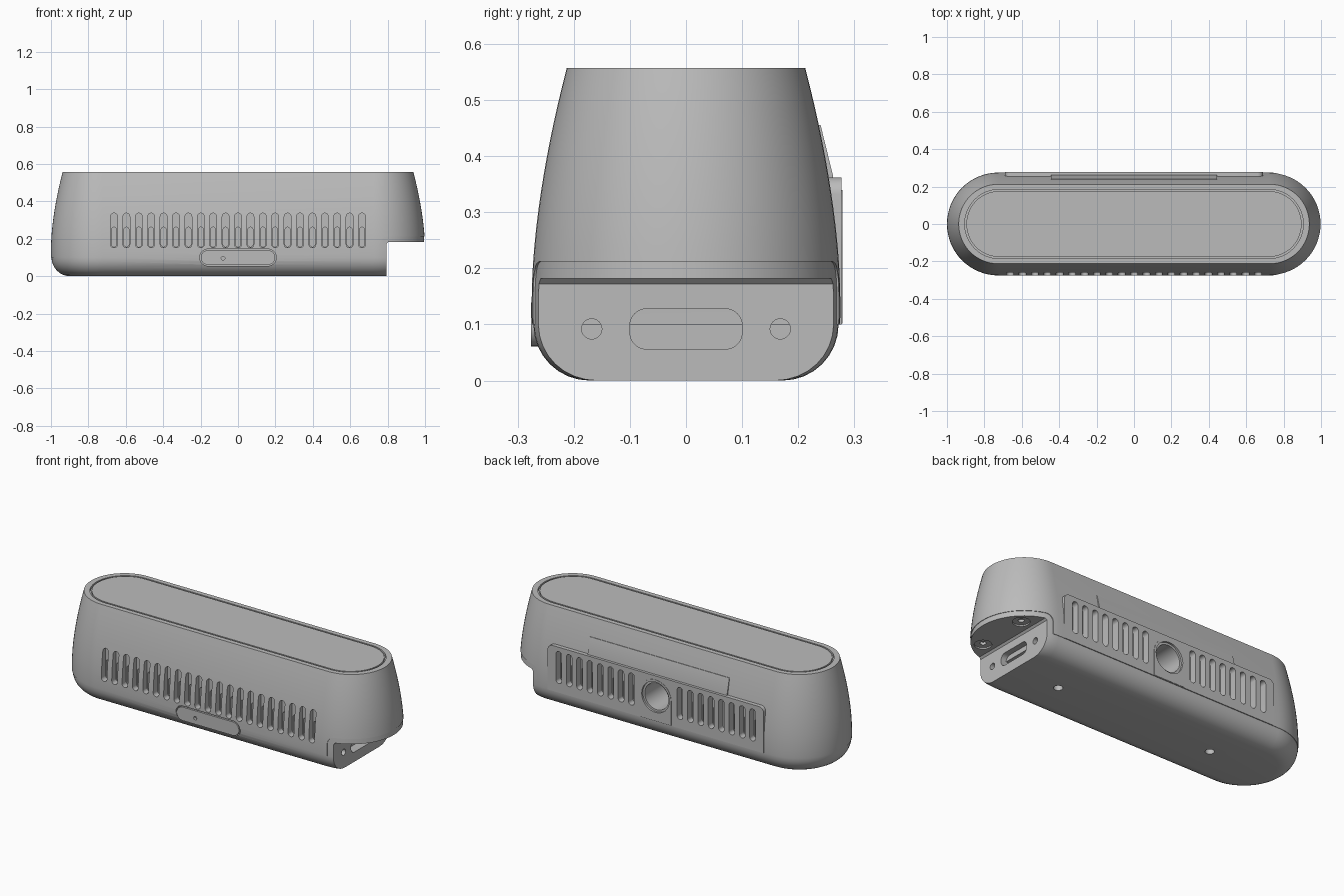
import bpy, bmesh
from math import sin, cos, pi, sqrt, radians

if "Cube" in bpy.data.objects:
    bpy.data.objects.remove(bpy.data.objects["Cube"], do_unlink=True)

grey = bpy.data.materials.new("satin grey")
grey.use_nodes = True
grey.diffuse_color = (0.5, 0.5, 0.5, 1)
grey.node_tree.nodes["Principled BSDF"].inputs["Base Color"].default_value = (0.5, 0.5, 0.5, 1)

HALF = 0.725      # half length of the straight sides
TOP = 0.557


def finish(bm, name):
    bmesh.ops.recalc_face_normals(bm, faces=bm.faces[:])
    mesh = bpy.data.meshes.new(name)
    bm.to_mesh(mesh)
    bm.free()
    mesh.materials.append(grey)
    ob = bpy.data.objects.new(name, mesh)
    bpy.context.collection.objects.link(ob)
    return ob


def rounded(cx, cy, w, h, r, n=8):
    """Rounded rectangle outline."""
    pts = []
    for q, (sx, sy) in enumerate([(1, 1), (-1, 1), (-1, -1), (1, -1)]):
        for i in range(n + 1):
            a = (q + i / n) * pi / 2
            p = (cx + sx * (w / 2 - r) + r * cos(a), cy + sy * (h / 2 - r) + r * sin(a))
            if not pts or abs(p[0] - pts[-1][0]) + abs(p[1] - pts[-1][1]) > 1e-5:
                pts.append(p)
    if abs(pts[0][0] - pts[-1][0]) + abs(pts[0][1] - pts[-1][1]) < 1e-5:
        pts.pop()
    return pts


def pill(cx, cy, w, h, n=8):
    return rounded(cx, cy, w, h, min(w, h) / 2, n)


def disc(cx, cy, r):
    return pill(cx, cy, 2 * r, 2 * r)


def loft(bm, rings):
    rows = [[bm.verts.new(p) for p in ring] for ring in rings]
    for a, b in zip(rows, rows[1:]):
        for i in range(len(a)):
            j = (i + 1) % len(a)
            bm.faces.new((a[i], a[j], b[j], b[i]))
    bm.faces.new(rows[0])
    bm.faces.new(rows[-1])


def prism(name, shapes, axis, lo, hi):
    """Extrude outlines along an axis."""
    place = {"x": lambda u, v, d: (d, u, v),
             "y": lambda u, v, d: (u, d, v),
             "z": lambda u, v, d: (u, v, d)}[axis]
    bm = bmesh.new()
    for s in shapes:
        loft(bm, [[place(u, v, d) for u, v in s] for d in (lo, hi)])
    return finish(bm, name)


def combine(targets, tool, op="DIFFERENCE"):
    for ob in targets:
        mod = ob.modifiers.new("bool", "BOOLEAN")
        mod.operation, mod.solver, mod.object = op, "EXACT", tool
        bpy.context.view_layer.objects.active = ob
        bpy.ops.object.modifier_apply(modifier=mod.name)
    bpy.data.objects.remove(tool, do_unlink=True)


def radius(z):
    if z < 0.1:
        return 0.175 + 0.1 * sqrt(1 - (1 - z / 0.1) ** 2)
    return 0.275 - 0.062 * (max(0, z - 0.15) / 0.405) ** 1.7


def hull(name, levels, inset):
    bm = bmesh.new()
    rings = []
    for z in levels:
        r = radius(z) - inset
        rings.append([(x, y, z) for x, y in pill(0, 0, 2 * (HALF + r), 2 * r, 16)])
    loft(bm, rings)
    return finish(bm, name)


# Upper shell and rounded base
shell = hull("upper_shell", [0.05 + (TOP - 0.05) * i / 16 for i in range(17)], 0)
curve = [0.1 * (1 - cos(i / 8 * pi / 2)) for i in range(9)]
base = hull("base", curve + [0.15, 0.22], 0.003)

# Raised flat panel on the back
combine([shell], prism("panel", [rounded(0, 0.21, 1.38, 0.304, 0.03)], "y", 0.15, 0.277), "UNION")

# Shell stops at the seam, which steps up around the end notch
step = [(-2, -1), (2, -1), (2, 0.212)]
step += [(0.8 - 0.04 * sin(i / 6 * pi / 2), 0.172 + 0.04 * cos(i / 6 * pi / 2)) for i in range(7)]
step += [(0.76, 0.1), (-2, 0.1)]
combine([shell], prism("seam_cut", [step], "y", -1, 1))
notch = [(0.793, -1), (2, -1), (2, 0.182), (0.803, 0.182), (0.793, 0.172)]
combine([base], prism("notch_cut", [notch], "y", -1, 1))

# Vent slots: a shallow slot with a deeper lower pocket
PITCH = 0.0663
front_x = [PITCH * i for i in range(-10, 11)]
back_x = [s * (0.155 + PITCH * i) for s in (-1, 1) for i in range(8)]
for xs, side in ((front_x, -1), (back_x, 1)):
    for w, z0, z1, depth in ((0.036, 0.152, 0.337, 0.237), (0.026, 0.157, 0.262, 0.19)):
        shapes = [pill(x, (z0 + z1) / 2, w, z1 - z0) for x in xs]
        combine([shell, base], prism("slots", shapes, "y", side * 0.35, side * depth))

# Arched mount plate with a round bore on the back
arch = [(0.1 * cos(i / 24 * pi), 0.24 + 0.1 * sin(i / 24 * pi)) for i in range(25)]
arch += [(-0.1, 0.102), (0.1, 0.102)]
mount = prism("mount_plate", [arch], "y", 0.24, 0.279)
solids = [shell, base, mount]
combine(solids, prism("rim", [disc(0, 0.24, 0.088)], "y", 0.268, 0.4))
combine(solids, prism("bore", [disc(0, 0.24, 0.076)], "y", 0.1, 0.4))

# Slim slanted plate above the back panel
slant = [(0.24, 0.455), (0.262, 0.365), (0.262, 0.35), (0.22, 0.35), (0.22, 0.455)]
label = prism("back_plate", [slant], "x", -0.445, 0.445)

# Front button with a pinhole, set in a thin gap
combine([shell, base], prism("gap", [pill(0, 0.1, 0.41, 0.09)], "y", -0.4, -0.25))
button = prism("front_button", [pill(0, 0.1, 0.398, 0.078)], "y", -0.276, -0.24)
combine([button], prism("pinhole", [disc(-0.08, 0.096, 0.01)], "y", -0.4, -0.26))

# Top lid with a fine groove around it
combine([shell], prism("lid_pocket", [pill(0, 0, 1.81, 0.37, 16)], "z", TOP - 0.015, 1))
lid = prism("top_lid", [pill(0, 0, 1.792, 0.352, 16)], "z", TOP - 0.03, TOP)

# Port and two fixing holes in the notch wall
ports = [rounded(0, 0.092, 0.2, 0.072, 0.03)] + [disc(s * 0.168, 0.092, 0.018) for s in (-1, 1)]
combine([base], prism("ports", ports, "x", 0.74, 0.9))

# Countersunk holes under the overhang, and screw holes in the bottom
for r, depth in ((0.045, 0.19), (0.016, 0.205)):
    combine([base], prism("sinks", [disc(0.87, s * 0.15, r) for s in (-1, 1)], "z", 0.1, depth))
combine([base], prism("screws", [disc(s * 0.5, 0, 0.024) for s in (-1, 1)], "z", -0.1, 0.04))

# Smooth shading with crisp edges
for ob in bpy.context.view_layer.objects:
    ob.select_set(ob in (shell, base, mount, label, button, lid))
bpy.context.view_layer.objects.active = shell
bpy.ops.object.shade_smooth_by_angle(angle=radians(25))
